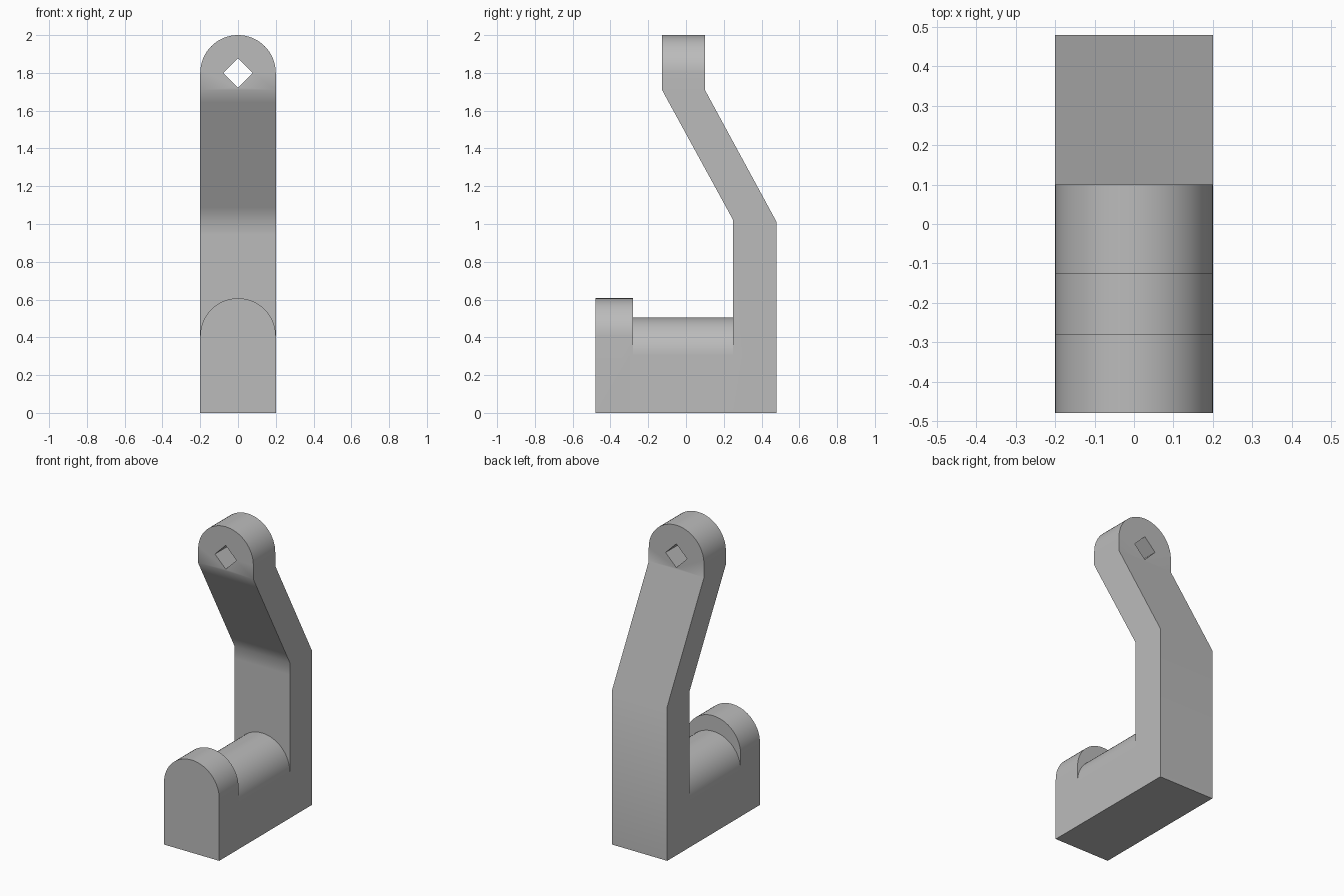
import bpy, bmesh, math
from mathutils import Vector

if "Cube" in bpy.data.objects:
    bpy.data.objects.remove(bpy.data.objects["Cube"], do_unlink=True)

HALF = 0.2  # half width, also the radius of every rounded top

grey = bpy.data.materials.new("plain_grey")
grey.use_nodes = True
grey.diffuse_color = (0.5, 0.5, 0.5, 1)
grey.node_tree.nodes["Principled BSDF"].inputs["Base Color"].default_value = (0.5, 0.5, 0.5, 1)


def prism(name, points, offset):
    """Extrude a closed polygon of 3D points along an offset."""
    bm = bmesh.new()
    face = bm.faces.new([bm.verts.new(p) for p in points])
    moved = bmesh.ops.extrude_face_region(bm, geom=[face])["geom"]
    bmesh.ops.translate(bm, vec=Vector(offset),
                        verts=[v for v in moved if isinstance(v, bmesh.types.BMVert)])
    bmesh.ops.recalc_face_normals(bm, faces=bm.faces)
    mesh = bpy.data.meshes.new(name)
    bm.to_mesh(mesh)
    bm.free()
    mesh.materials.append(grey)
    obj = bpy.data.objects.new(name, mesh)
    bpy.context.collection.objects.link(obj)
    return obj


def arch(name, y0, y1, top, bottom=0.0, steps=32):
    """Upright block with a half-round top."""
    pts = [(-HALF, y0, bottom), (HALF, y0, bottom)]
    for i in range(steps + 1):
        a = math.pi * i / steps
        x = HALF * math.cos(a) if 0 < i < steps else math.copysign(HALF, steps / 2 - i)
        pts.append((x, y0, top - HALF + HALF * math.sin(a)))
    return prism(name, pts, (0, y1 - y0, 0))


def combine(obj, tool, operation):
    """Apply a boolean and remove the tool object."""
    mod = obj.modifiers.new(operation.title(), 'BOOLEAN')
    mod.operation, mod.solver, mod.object = operation, 'EXACT', tool
    bpy.context.view_layer.objects.active = obj
    bpy.ops.object.modifier_apply(modifier=mod.name)
    bpy.data.objects.remove(tool, do_unlink=True)


# Bent arm: side profile trimmed by a tall arch
side = [(0.25, 0), (0.48, 0), (0.48, 1.01), (0.1, 1.71), (0.1, 2.1),
        (-0.127, 2.1), (-0.127, 1.71), (-0.09, 1.642), (0.213, 1.088),
        (0.25, 1.02), (0.25, 0.94)]
bracket = prism("bracket", [(-0.3, y, z) for y, z in side], (0.6, 0, 0))
combine(bracket, arch("arm_outline", -0.6, 0.6, 2.0, bottom=-0.1), 'INTERSECT')

# Diamond hole through the arm head
r, hole_z = 0.078, 1.8
diamond = [(r, -0.5, hole_z), (0, -0.5, hole_z + r), (-r, -0.5, hole_z), (0, -0.5, hole_z - r)]
combine(bracket, prism("hole_cutter", diamond, (0, 1, 0)), 'DIFFERENCE')

# Rounded saddle and the raised front stop
combine(bracket, arch("saddle", -0.3, 0.3, 0.505), 'UNION')
combine(bracket, arch("front_stop", -0.48, -0.28, 0.607), 'UNION')

bpy.ops.object.select_all(action='DESELECT')
bracket.select_set(True)
bpy.context.view_layer.objects.active = bracket
bpy.ops.object.shade_smooth_by_angle(angle=math.radians(30))
